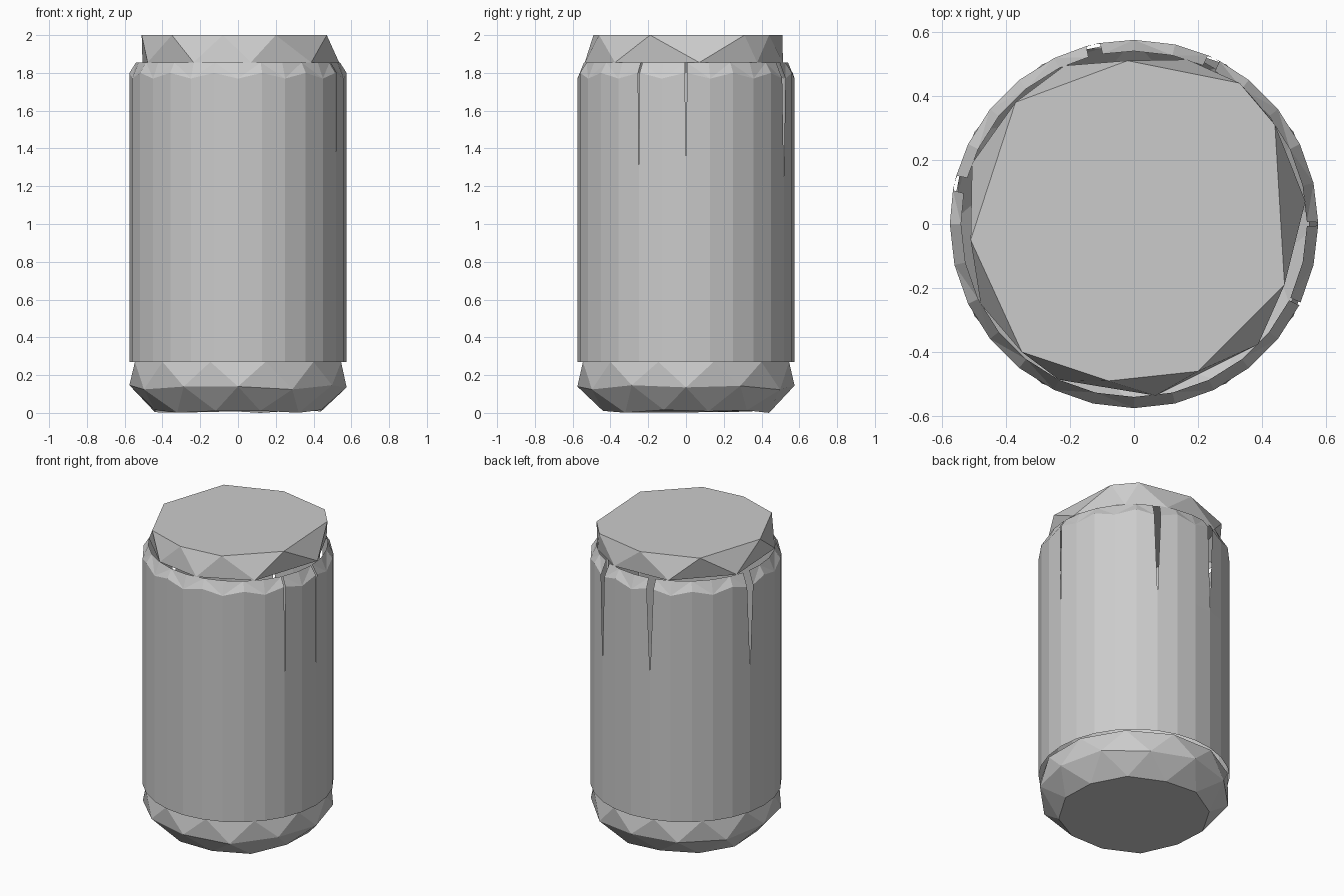
import bpy, bmesh, math

if "Cube" in bpy.data.objects:
    bpy.data.objects.remove(bpy.data.objects["Cube"])

R = 0.575


def make_object(name, polys):
    """Build a flat-shaded mesh from polygons given as point lists."""
    bm = bmesh.new()
    for pts in polys:
        bm.faces.new([bm.verts.new(p) for p in pts])
    bmesh.ops.remove_doubles(bm, verts=bm.verts, dist=0.0005)
    bmesh.ops.recalc_face_normals(bm, faces=bm.faces)
    me = bpy.data.meshes.new(name)
    bm.to_mesh(me)
    bm.free()
    ob = bpy.data.objects.new(name, me)
    bpy.context.collection.objects.link(ob)
    return ob


def polar(r, deg, z):
    a = math.radians(deg)
    return (r * math.cos(a), r * math.sin(a), z)


def ring(n, r, z, offset=0, wave=0.0):
    return [polar(r, offset + 360 * i / n, z + wave * math.sin(2.4 * i))
            for i in range(n)]


def zigzag(low, high):
    """Triangle band between two staggered rings of equal count."""
    n = len(low)
    out = []
    for i in range(n):
        j = (i + 1) % n
        out.append([low[i], low[j], high[i]])
        out.append([low[j], high[j], high[i]])
    return out


# Body: straight wall, with narrow tears opening toward the shoulder
N = 28
STEP = 360 / N
tears = {round(a / STEP) % N: w for a, w in
         [(67, 2.2), (100, 2.4), (161, 2.6), (330, 0.5), (0, 0.6)]}


def wall_point(col, side, r, z, amount):
    return polar(r, col * STEP + side * tears.get(col % N, 0) * amount, z)


polys = []
for c in range(N):
    d = c + 1
    mid = [1.77 if k % 2 else 1.80 for k in (c, d)]
    rows = [(R, 0.27, 0.27, 0), (R, 1.22, 1.22, 0),
            (R, mid[0], mid[1], 0.9), (0.54, 1.855, 1.855, 1)]
    for lo, hi in zip(rows, rows[1:]):
        a = wall_point(c, 1, lo[0], lo[1], lo[3])
        b = wall_point(d, -1, lo[0], lo[2], lo[3])
        e = wall_point(d, -1, hi[0], hi[2], hi[3])
        f = wall_point(c, 1, hi[0], hi[1], hi[3])
        if hi[0] == R:
            polys.append([a, b, e, f])
        elif c % 2:
            polys += [[a, b, e], [a, e, f]]
        else:
            polys += [[a, b, f], [b, e, f]]
make_object("can_wall", polys)

# Base: faceted foot narrowing to a flat underside
foot_top = ring(12, 0.565, 0.27, 15)
foot_mid = ring(12, 0.575, 0.135, 0, 0.012)
foot_low = ring(12, 0.455, 0.008, 15, 0.008)
make_object("can_base", zigzag(foot_mid, foot_top)
            + zigzag(foot_mid, foot_low) + [foot_low])

# Lid: irregular flat polygon with a triangulated skirt
lid_xy = [(0.47, -0.19), (0.44, 0.31), (0.33, 0.44), (-0.02, 0.51),
          (-0.37, 0.38), (-0.51, -0.05), (-0.35, -0.40),
          (-0.08, -0.49), (0.20, -0.46)]
lid_top = [(x, y, 2.0) for x, y in lid_xy]
skirt = []
for i in range(len(lid_xy)):
    (x0, y0), (x1, y1) = lid_xy[i - 1], lid_xy[i]
    skirt.append(polar(0.54, math.degrees(math.atan2(y0 + y1, x0 + x1)), 1.855))
make_object("can_lid", zigzag(skirt, lid_top) + [lid_top])
